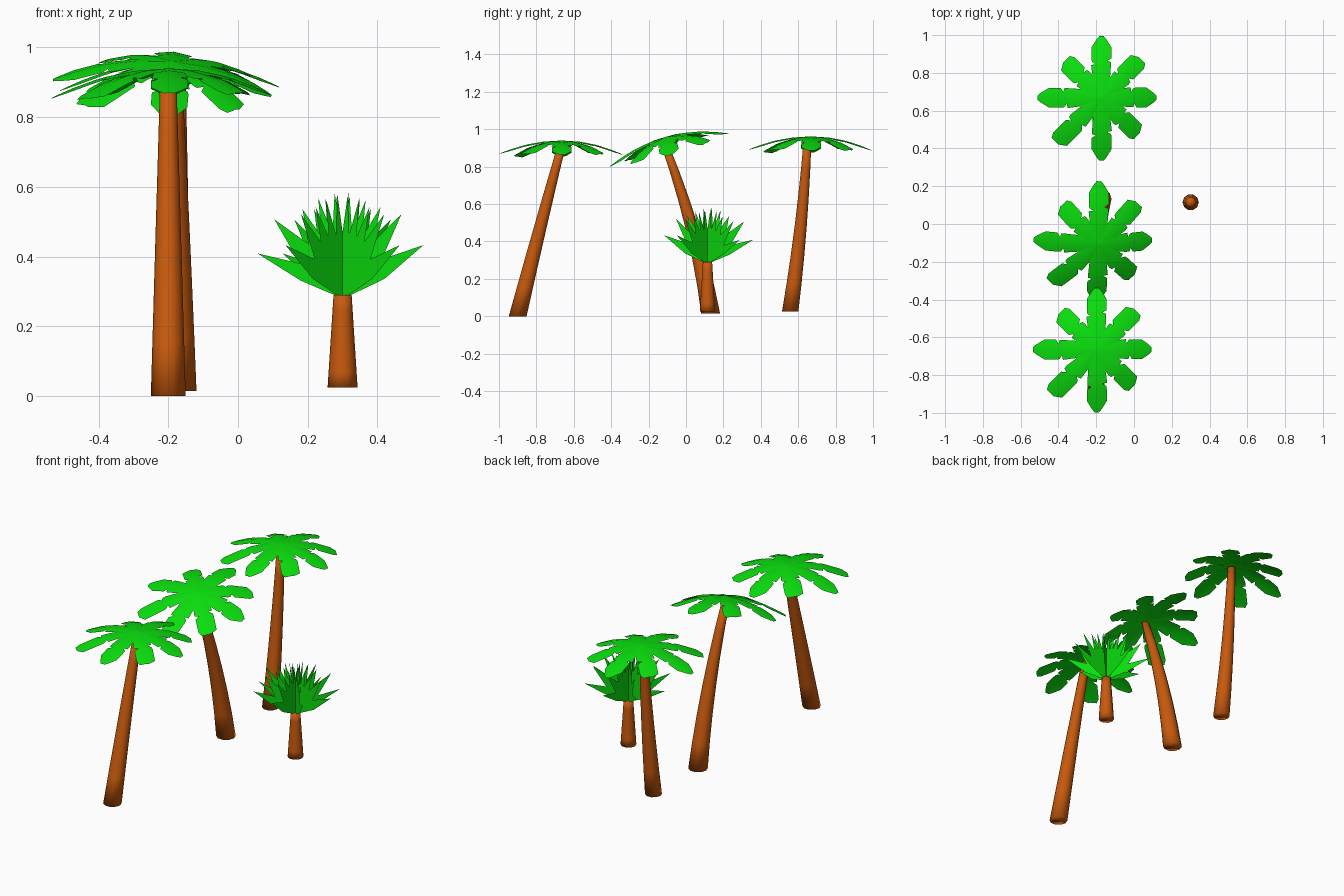
import bpy, bmesh, math
from mathutils import Vector, Matrix

cube = bpy.data.objects.get("Cube")
if cube:
    bpy.data.objects.remove(cube, do_unlink=True)


def material(name, rgb):
    m = bpy.data.materials.new(name)
    m.use_nodes = True
    m.diffuse_color = (*rgb, 1)
    m.node_tree.nodes["Principled BSDF"].inputs["Base Color"].default_value = (*rgb, 1)
    return m


GREEN = material("leaf green", (0.003, 0.73, 0.004))
BROWN = material("bark brown", (0.57, 0.1, 0.004))


def finish(bm, name, mat, angle=None):
    mesh = bpy.data.meshes.new(name)
    bm.to_mesh(mesh)
    bm.free()
    mesh.materials.append(mat)
    ob = bpy.data.objects.new(name, mesh)
    bpy.context.scene.collection.objects.link(ob)
    if angle:
        bpy.ops.object.select_all(action='DESELECT')
        ob.select_set(True)
        bpy.context.view_layer.objects.active = ob
        bpy.ops.object.shade_smooth_by_angle(angle=math.radians(angle))
    return ob


def trunk(name, base, mid, top, r_base, r_top, sides=10, steps=6):
    """Tapered trunk bent through three points."""
    base, mid, top = map(Vector, (base, mid, top))
    ctrl = mid * 2 - (base + top) / 2
    bm = bmesh.new()
    rings = []
    for i in range(steps + 1):
        t = i / steps
        c = base * (1 - t) ** 2 + ctrl * 2 * t * (1 - t) + top * t * t
        r = r_base + (r_top - r_base) * t
        rings.append([bm.verts.new(c + Vector((r * math.cos(a), r * math.sin(a), 0)))
                      for a in (2 * math.pi * k / sides for k in range(sides))])
    for lo, hi in zip(rings, rings[1:]):
        for k in range(sides):
            n = (k + 1) % sides
            bm.faces.new((lo[k], lo[n], hi[n], hi[k]))
    bm.faces.new(rings[0][::-1])
    bm.faces.new(rings[-1])
    return finish(bm, name, BROWN, 120)


# Leaf outline: fraction of length, left half width, right half width
LONG = [(0, .025, .025), (.3, .045, .045), (.53, .055, .05), (.545, .03, .05),
        (.58, .05, .05), (.6, .052, .03), (.64, .053, .052), (.82, .053, .052),
        (.95, .026, .026), (1, .012, .012)]
BLUNT = [(0, .02, .02), (.3, .04, .042), (.5, .05, .052), (.52, .028, .052),
         (.57, .048, .05), (.59, .05, .028), (.64, .051, .05), (.92, .05, .05), (1, .012, .036)]

# Angle in degrees, length, droop at the tip and outline of each leaf in a crown
LEAVES = [(0, .29, .075, LONG), (90, .325, .075, LONG), (180, .338, .085, LONG),
          (270, .333, .07, LONG), (45, .292, .072, BLUNT), (135, .275, .07, BLUNT),
          (225, .338, .085, BLUNT), (315, .275, .07, BLUNT)]


def crown(name, centre, pitch=0, roll=0):
    """Eight drooping, notched leaves, slightly folded along the middle."""
    bm = bmesh.new()
    for angle, length, droop, outline in LEAVES:
        turn = Matrix.Rotation(math.radians(angle), 4, 'Z')
        rows = []
        for f, left, right in outline:
            r = f * length
            z = -droop * f ** 2
            rows.append([bm.verts.new(turn @ Vector(p)) for p in
                         ((r, left, z - left * .16), (r, 0, z), (r, -right, z - right * .16))])
        for a, b in zip(rows, rows[1:]):
            for k in range(2):
                bm.faces.new((a[k], a[k + 1], b[k + 1], b[k]))
    bm.transform(Matrix.Translation(centre) @ Matrix.Rotation(math.radians(roll), 4, 'Y')
                 @ Matrix.Rotation(math.radians(pitch), 4, 'X'))
    return finish(bm, name, GREEN, 30)


# Three leaning palms
trunk("front_palm_trunk", (-.2, -.9, 0), (-.2, -.782, .465), (-.2, -.663, .92), .05, .023)
crown("front_palm_crown", (-.197, -.664, .94))

trunk("middle_palm_trunk", (-.172, .132, .015), (-.176, .033, .47), (-.183, -.118, .93), .053, .022)
crown("middle_palm_crown", (-.187, -.107, .96), 16, 5)

trunk("back_palm_trunk", (-.175, .557, .025), (-.175, .613, .48), (-.172, .65, .945), .046, .022)
crown("back_palm_crown", (-.172, .669, .962))

# Small spiky plant made of four upright crossing fans
trunk("spiky_plant_trunk", (.3, .115, .025), (.3, .115, .157), (.3, .115, .29), .043, .026)

TIPS = [(.232, .147), (.169, .236), (.109, .256), (.066, .276), (.02, .288),
        (-.023, .296), (-.07, .282), (-.115, .25), (-.196, .221), (-.244, .123)]


def fan(name, angle):
    bm = bmesh.new()
    outline = [(.024, .004), (.12, .05)]
    for i, tip in enumerate(TIPS):
        outline.append(tip)
        if i + 1 < len(TIPS):
            # Notch between neighbouring spikes
            valley = (Vector(tip).normalized() + Vector(TIPS[i + 1]).normalized()).normalized()
            outline.append(tuple(valley * (.155 if i in (0, 8) else .18)))
    outline += [(-.12, .045), (-.024, .004)]
    root = bm.verts.new((0, 0, 0))
    verts = [bm.verts.new((x, 0, z)) for x, z in outline]
    for a, b in zip(verts, verts[1:]):
        bm.faces.new((root, a, b))
    bm.transform(Matrix.Translation((.3, .115, .286)) @ Matrix.Rotation(math.radians(angle), 4, 'Z'))
    return finish(bm, name, GREEN)


for i, angle in enumerate((0, -45, -90, -135)):
    fan(f"spiky_fan_{i + 1}", angle)
